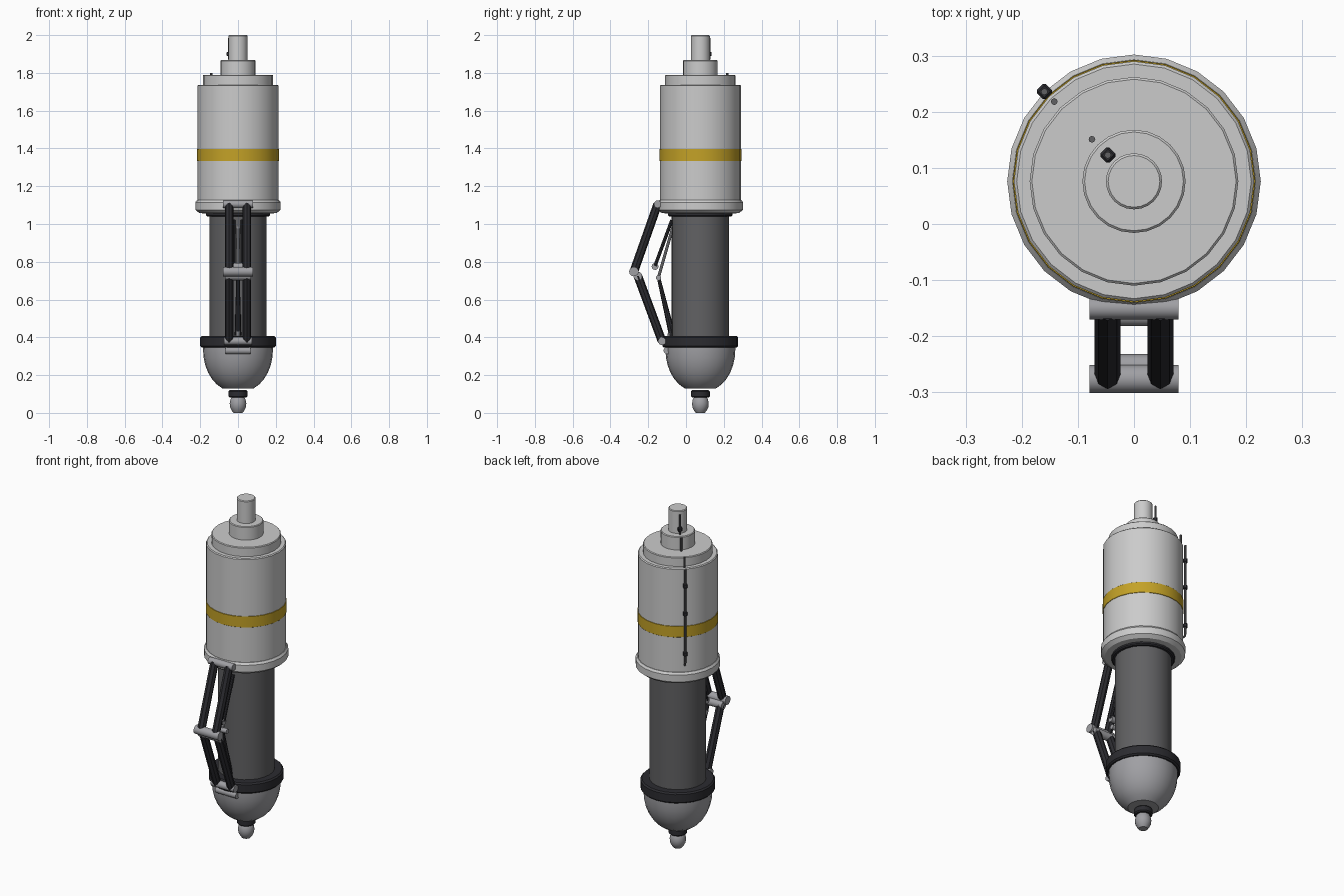
import bpy, bmesh, math
from mathutils import Vector

if "Cube" in bpy.data.objects:
    bpy.data.objects.remove(bpy.data.objects["Cube"])

CY = 0.076  # y of the strut axis


def mat(name, r, g, b):
    m = bpy.data.materials.new(name)
    m.diffuse_color = (r, g, b, 1)
    m.use_nodes = True
    m.node_tree.nodes["Principled BSDF"].inputs["Base Color"].default_value = m.diffuse_color
    return m


DARK = mat("dark_steel", 0.12, 0.12, 0.125)
BLACK = mat("black_steel", 0.025, 0.025, 0.03)
MID = mat("mid_steel", 0.35, 0.35, 0.37)
LIGHT = mat("light_steel", 0.6, 0.6, 0.6)
YELLOW = mat("yellow_paint", 0.55, 0.36, 0.02)


def finish(name, bm, material, smooth=True):
    bmesh.ops.recalc_face_normals(bm, faces=bm.faces)
    me = bpy.data.meshes.new(name)
    bm.to_mesh(me)
    bm.free()
    ob = bpy.data.objects.new(name, me)
    bpy.context.collection.objects.link(ob)
    me.materials.append(material)
    if smooth:
        bpy.ops.object.select_all(action='DESELECT')
        ob.select_set(True)
        bpy.context.view_layer.objects.active = ob
        bpy.ops.object.shade_smooth_by_angle(angle=math.radians(32))
    return ob


def lathe(name, profile, material, n=24):
    """Closed solid of revolution about the strut axis from (radius, z) points."""
    bm = bmesh.new()
    rings = []
    for r, z in profile:
        rings.append([bm.verts.new((r * math.sin(2 * math.pi * i / n),
                                    CY + r * math.cos(2 * math.pi * i / n), z)) for i in range(n)])
    for a, b in zip(rings, rings[1:]):
        for i in range(n):
            j = (i + 1) % n
            bm.faces.new((a[i], a[j], b[j], b[i]))
    bm.faces.new(rings[0])
    bm.faces.new(rings[-1])
    return finish(name, bm, material)


def drum(name, r, z0, z1, material, c=0.006):
    return lathe(name, [(r - c, z0), (r, z0 + c), (r, z1 - c), (r - c, z1)], material)


def rod(name, p, q, r, material, n=12, r2=None):
    p, q = Vector(p), Vector(q)
    d = q - p
    bm = bmesh.new()
    bmesh.ops.create_cone(bm, cap_ends=True, segments=n, radius1=r,
                          radius2=r if r2 is None else r2, depth=d.length)
    rot = d.to_track_quat('Z', 'Y').to_matrix()
    for v in bm.verts:
        v.co = rot @ v.co + (p + q) / 2
    return finish(name, bm, material)


def pin(name, y, z, half, r, material=MID):
    return rod(name, (-half, y, z), (half, y, z), r, material, 16)


# Upper housing
drum("top_rod", 0.05, 1.85, 2.0, LIGHT, 0.004)
drum("top_collar", 0.092, 1.78, 1.868, LIGHT, 0.004)
drum("housing_cap", 0.186, 1.72, 1.79, LIGHT, 0.004)
drum("housing", 0.214, 1.10, 1.737, LIGHT, 0.005)
drum("yellow_band", 0.2165, 1.333, 1.398, YELLOW, 0.001)
lathe("housing_flange", [(0.165, 1.055), (0.205, 1.058), (0.226, 1.075),
                         (0.226, 1.115), (0.217, 1.127)], LIGHT)
drum("wiper_seal", 0.17, 1.04, 1.07, BLACK)

# Piston and lower end
lathe("piston", [(0.152, 0.38), (0.152, 1.06)], DARK)
drum("lower_collar", 0.2, 0.345, 0.407, BLACK, 0.008)
bowl = [(0.185 * math.cos(t) ** 0.9, 0.335 - 0.225 * math.sin(t))
        for t in [math.radians(a) for a in range(0, 77, 11)]]
lathe("bowl", bowl[::-1] + [(0.185, 0.36)], MID)
drum("neck", 0.05, 0.082, 0.12, BLACK)
lathe("ball_tip", [(0.024, 0), (0.033, 0.012), (0.042, 0.03), (0.044, 0.05),
                   (0.04, 0.072), (0.03, 0.088)], MID)

# Main folding link
TOP, KNEE, KNEE2, FOOT = (-0.150, 1.105), (-0.276, 0.748), (-0.255, 0.725), (-0.127, 0.38)
pin("link_top_pin", *TOP, 0.079, 0.020)
pin("link_knee_pin", *KNEE, 0.079, 0.025)
pin("link_knee_inner_pin", *KNEE2, 0.068, 0.023)
pin("link_foot_pin", *FOOT, 0.075, 0.021)
pin("link_lower_foot_pin", -0.10, 0.33, 0.067, 0.019)
for s, side in ((-1, "left"), (1, "right")):
    x = s * 0.047
    rod("upper_link_" + side, (x, *TOP), (x, *KNEE), 0.023, BLACK, 8)
    rod("lower_link_" + side, (x, *KNEE2), (x, *FOOT), 0.023, BLACK, 8)
    # Inner small link rods
    rod("inner_upper_rod_" + side, (s * 0.022, -0.075, 1.02), (s * 0.022, -0.164, 0.778), 0.009, BLACK, 8)
rod("inner_centre_rod", (0, -0.065, 1.0), (0, -0.145, 0.72), 0.008, MID, 8)
pin("inner_knee_pin", -0.164, 0.775, 0.026, 0.018)
pin("inner_lower_knee_pin", -0.145, 0.715, 0.034, 0.014)
rod("inner_lower_rod", (0, -0.145, 0.715), (0, -0.07, 0.40), 0.009, BLACK, 8, 0.018)
rod("inner_foot_rod", (0, -0.075, 0.47), (0, -0.10, 0.34), 0.012, MID, 8)


# Hydraulic line on the back left, stepping out with the body
def at(r, z):
    k = r * math.sqrt(0.5)
    return (-k, CY + k, z)


LINE = [[(0.066, 1.985), (0.066, 1.87)], [(0.106, 1.868), (0.106, 1.79)],
        [(0.201, 1.80), (0.201, 1.735)],
        [(0.226, 1.735), (0.226, 1.19), (0.222, 1.175), (0.208, 1.165)]]
for i, path in enumerate(LINE):
    for j, (a, b) in enumerate(zip(path, path[1:])):
        rod(f"fluid_line_{i}_{j}", at(*a), at(*b), 0.006, DARK, 8)

# Line clamps
for i, (r, z) in enumerate([(0.066, 1.9), (0.226, 1.64), (0.226, 1.476), (0.226, 1.24)]):
    bm = bmesh.new()
    bmesh.ops.create_cube(bm, size=0.023)
    bmesh.ops.bevel(bm, geom=bm.edges[:], offset=0.004, segments=1, affect='EDGES')
    clamp = finish(f"line_clamp_{i}", bm, BLACK, False)
    clamp.location = at(r, z)
    clamp.rotation_euler.z = math.radians(45)
